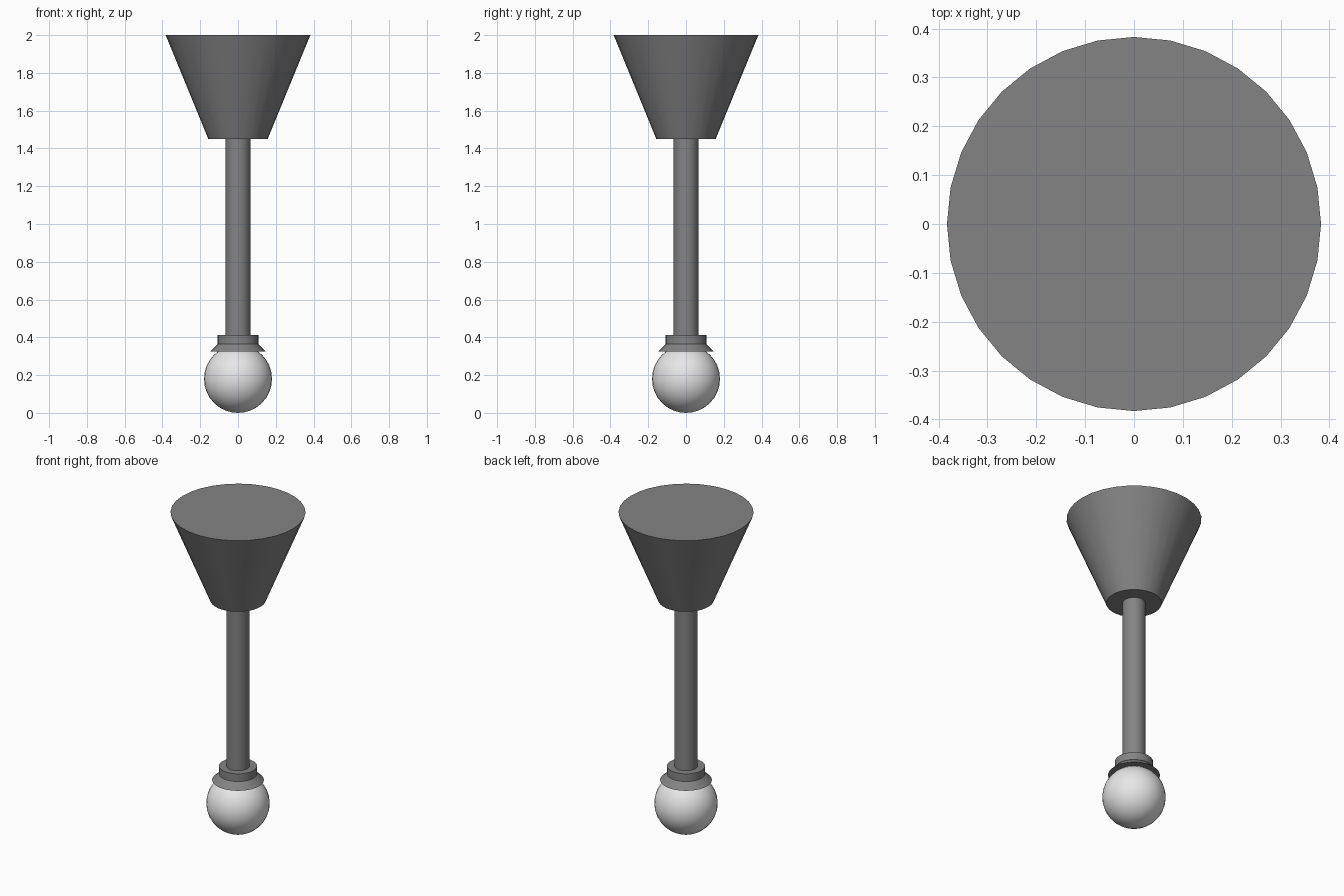
import bpy
import math

default = bpy.data.objects.get("Cube")
if default:
    bpy.data.objects.remove(default, do_unlink=True)


def make_material(name, value):
    mat = bpy.data.materials.new(name)
    mat.use_nodes = True
    colour = (value, value, value, 1)
    mat.diffuse_color = colour
    mat.node_tree.nodes["Principled BSDF"].inputs["Base Color"].default_value = colour
    return mat


grey = make_material("dark grey metal", 0.23)
white = make_material("white glass", 0.8)


def finish(name, mat):
    obj = bpy.context.object
    obj.name = name
    obj.data.materials.append(mat)
    bpy.ops.object.shade_smooth_by_angle(angle=math.radians(30))
    return obj


def frustum(name, z_low, z_high, r_low, r_high):
    bpy.ops.mesh.primitive_cone_add(
        vertices=32, radius1=r_low, radius2=r_high, depth=z_high - z_low,
        location=(0, 0, (z_low + z_high) / 2))
    return finish(name, grey)


# Ceiling mount and hanging rod
frustum("ceiling_mount", 1.45, 2.0, 0.157, 0.383)
frustum("hanging_rod", 0.41, 1.45, 0.066, 0.066)

# Fitting that holds the globe
frustum("globe_collar", 0.365, 0.413, 0.108, 0.108)
frustum("globe_flange", 0.325, 0.365, 0.147, 0.106)

# Glass globe
bpy.ops.mesh.primitive_uv_sphere_add(
    segments=32, ring_count=16, radius=0.18, location=(0, 0, 0.18))
finish("glass_globe", white)
